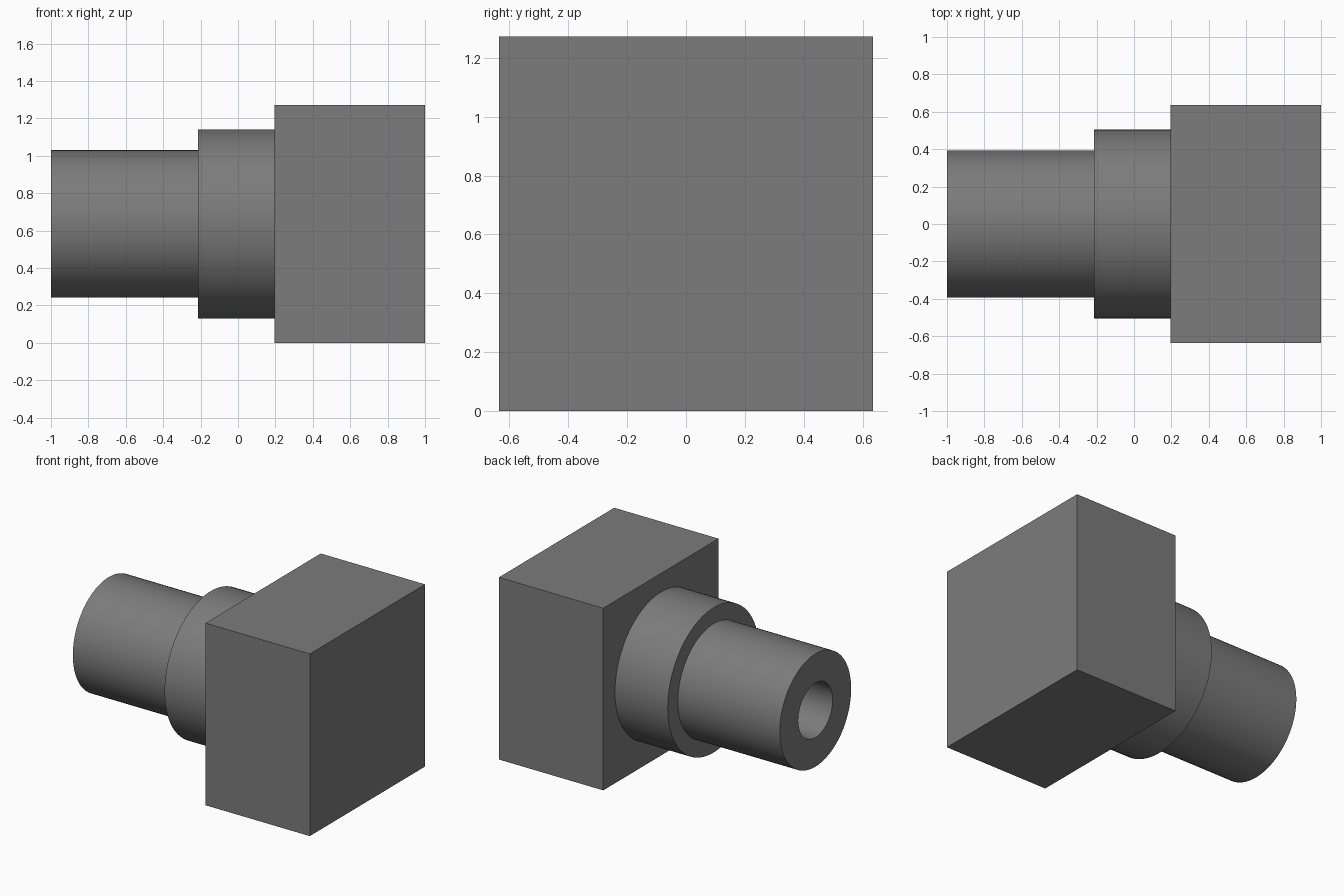
import bpy, bmesh, math
from mathutils import Vector

if "Cube" in bpy.data.objects:
    bpy.data.objects.remove(bpy.data.objects["Cube"])

AXIS_Z = 0.636   # height of the turning axis
SEGMENTS = 96

dark_grey = bpy.data.materials.new("dark_grey")
dark_grey.diffuse_color = (0.2, 0.2, 0.2, 1)
dark_grey.use_nodes = True
dark_grey.node_tree.nodes["Principled BSDF"].inputs["Base Color"].default_value = dark_grey.diffuse_color


def finish(bm, name):
    bmesh.ops.recalc_face_normals(bm, faces=bm.faces)
    mesh = bpy.data.meshes.new(name)
    bm.to_mesh(mesh)
    bm.free()
    mesh.materials.append(dark_grey)
    obj = bpy.data.objects.new(name, mesh)
    bpy.context.collection.objects.link(obj)
    return obj


def turned(name, profile):
    """Revolve (x, radius) points around the x axis."""
    bm = bmesh.new()
    verts = [bm.verts.new((x, 0, r)) for x, r in profile]
    edges = [bm.edges.new(pair) for pair in zip(verts, verts[1:])]
    bmesh.ops.spin(bm, geom=verts + edges, cent=(0, 0, 0), axis=(1, 0, 0),
                   angle=math.tau, steps=SEGMENTS)
    bmesh.ops.remove_doubles(bm, verts=bm.verts, dist=1e-5)
    obj = finish(bm, name)
    obj.location.z = AXIS_Z
    bpy.context.view_layer.objects.active = obj
    obj.select_set(True)
    bpy.ops.object.shade_smooth_by_angle(angle=math.radians(30))
    obj.select_set(False)
    return obj


# Square block head
bm = bmesh.new()
bmesh.ops.create_cube(bm, size=1)
bmesh.ops.scale(bm, vec=Vector((0.806, 1.272, 1.272)), verts=bm.verts)
block = finish(bm, "square_block")
block.location = (0.597, 0, AXIS_Z)

# Stepped shaft: blind bore, narrow shaft, wide collar seated in the block
turned("stepped_shaft", [
    (-0.213, 0), (-0.213, 0.19), (-1, 0.19), (-1, 0.394),
    (-0.213, 0.394), (-0.213, 0.506), (0.21, 0.506), (0.21, 0),
])
